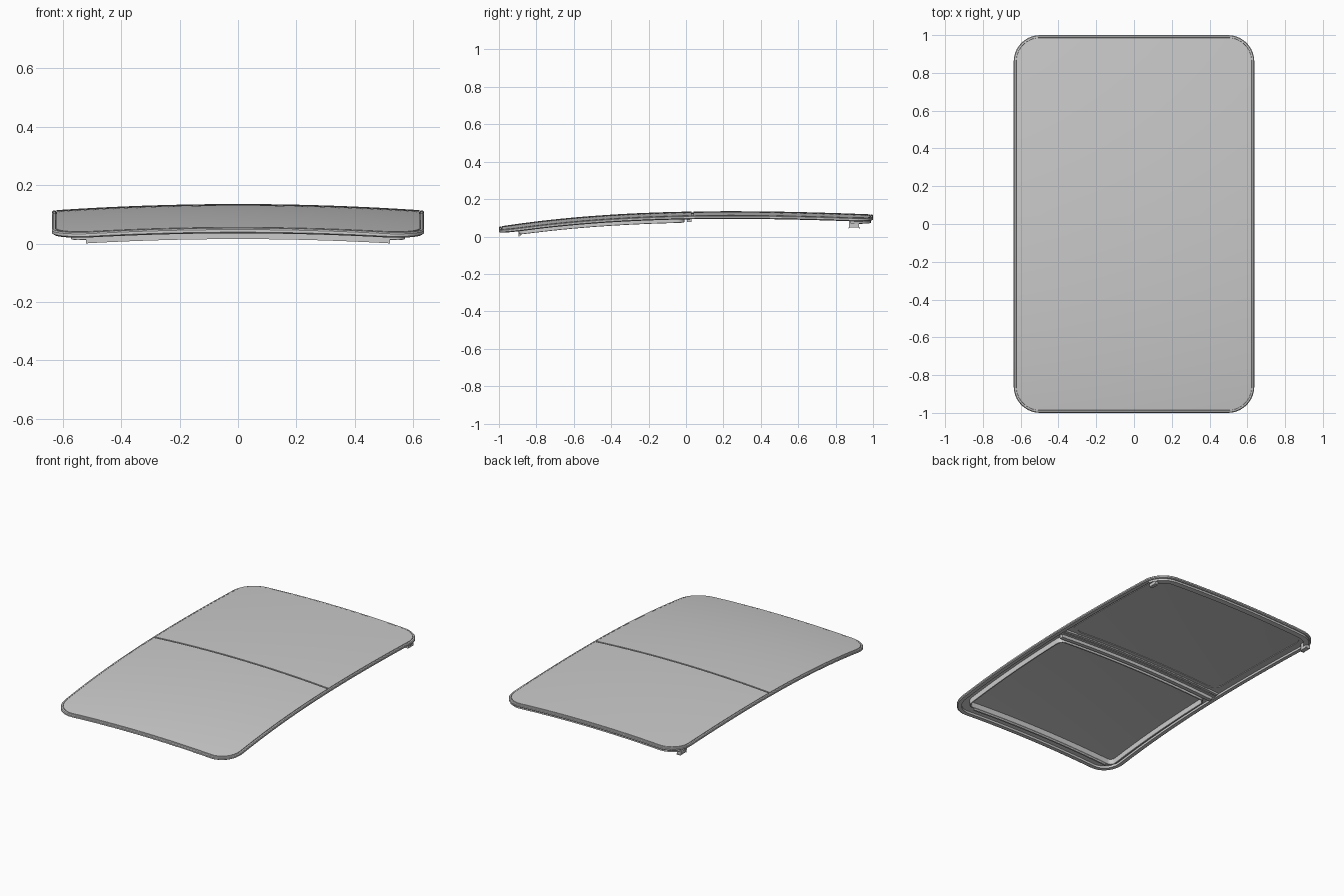
import bpy, bmesh, math

if "Cube" in bpy.data.objects:
    bpy.data.objects.remove(bpy.data.objects["Cube"])

HW, R = 0.637, 0.14          # half width and corner radius of the roof outline


def roof(x, y, dz=0.0):
    """Point on the double-curved roof surface, shifted by dz."""
    z = 0.133 + 0.0198*y - 0.0455*y**2 + 0.0127*y**3 - 0.002*y**4
    return (x, y, z - 0.022*(x/HW)**2 + dz)


def finish(name, bm):
    bmesh.ops.recalc_face_normals(bm, faces=bm.faces)
    me = bpy.data.meshes.new(name)
    bm.to_mesh(me)
    bm.free()
    ob = bpy.data.objects.new(name, me)
    bpy.context.collection.objects.link(ob)
    bpy.context.view_layer.objects.active = ob
    ob.select_set(True)
    bpy.ops.object.shade_smooth_by_angle(angle=math.radians(35))
    ob.select_set(False)
    return ob


def outline(hw, y0, y1, r, n=24, arc=10):
    """Rounded rectangle, with the straight sides split so they follow the curve."""
    corners = [(hw - r, y1 - r, 0), (-hw + r, y1 - r, 90),
               (-hw + r, y0 + r, 180), (hw - r, y0 + r, 270)]
    pts = []
    for cx, cy, a0 in corners:
        for i in range(arc + 1):
            a = math.radians(a0 + 90*i/arc)
            p = (cx + r*math.cos(a), cy + r*math.sin(a))
            if i == 0 and pts:
                q = pts[-1]
                pts += [(q[0] + (p[0]-q[0])*k/n, q[1] + (p[1]-q[1])*k/n) for k in range(1, n)]
            pts.append(p)
    q, p = pts[-1], pts[0]
    pts += [(q[0] + (p[0]-q[0])*k/n, q[1] + (p[1]-q[1])*k/n) for k in range(1, n)]
    return pts


def ring(name, hw, y0, y1, r, section, y_min=None):
    """Sweep a closed (inset, dz) section round an outline; y_min keeps only the rear part."""
    bm = bmesh.new()
    loops = []
    for d, dz in section:
        loops.append([bm.verts.new(roof(x, y, dz))
                      for x, y in outline(hw - d, y0 + d, y1 - d, r - d)])
    n, m = len(loops[0]), len(section)
    for j in range(m):
        a, b = loops[j], loops[(j+1) % m]
        for i in range(n):
            k = (i+1) % n
            bm.faces.new((a[i], a[k], b[k], b[i]))
    if y_min is not None:
        out = bmesh.ops.bisect_plane(bm, geom=bm.verts[:] + bm.edges[:] + bm.faces[:],
                                     plane_co=(0, y_min, 0), plane_no=(0, -1, 0), clear_outer=True)
        bmesh.ops.holes_fill(bm, edges=[e for e in out['geom_cut'] if isinstance(e, bmesh.types.BMEdge)])
    return finish(name, bm)


def slab(name, rows, dz, thick, cols=32):
    """Curved plate from (y, half width) rows."""
    bm = bmesh.new()
    layers = []
    for off in (dz, dz - thick):
        layers.append([[bm.verts.new(roof(w*(2*i/cols - 1), y, off)) for i in range(cols+1)]
                       for y, w in rows])
    for g in layers:
        for a, b in zip(g, g[1:]):
            for i in range(cols):
                bm.faces.new((a[i], a[i+1], b[i+1], b[i]))

    def border(g):
        return (g[0] + [r[-1] for r in g[1:-1]] + g[-1][::-1] + [r[0] for r in g[-2:0:-1]])
    t, u = border(layers[0]), border(layers[1])
    for i in range(len(t)):
        k = (i+1) % len(t)
        bm.faces.new((t[i], t[k], u[k], u[i]))
    return finish(name, bm)


def panel_rows(y_in, sign, inset):
    """Rows from the straight inner edge to the rounded outer end of a glass panel."""
    r, hw, end = R - inset, HW - inset, 1 - inset
    start, n = end - r, 20
    rows = [(y_in + (sign*start - y_in)*i/n, hw) for i in range(n)]
    for i in range(11):
        a = math.pi/2*i/10
        rows.append((sign*(start + r*math.sin(a)), hw - r + r*math.cos(a)))
    return rows


# Glass panels with the narrow gap between them
slab("front_glass", panel_rows(0.030, -1, 0.016), 0.0, 0.006)
slab("rear_glass", panel_rows(0.040, 1, 0.016), 0.0, 0.006)

# Rubber seal round the whole outline
ring("outer_seal", HW, -1, 1, R,
     [(0.004, -0.001), (0, -0.005), (0, -0.014), (0.006, -0.019), (0.03, -0.021),
      (0.03, -0.007), (0.014, -0.006), (0.013, -0.001)])

# Seal and channel under the gap
slab("gap_seal", [(0.022, 0.615), (0.048, 0.615)], -0.006, 0.010)
slab("cross_channel", [(0.005, 0.59), (0.030, 0.59)], -0.006, 0.030)
slab("rear_cross_strip", [(0.055, 0.60), (0.075, 0.60)], -0.006, 0.012)

# Hanging frame under the front panel
ring("front_frame", 0.572, -0.892, -0.008, 0.04,
     [(0, -0.005), (0, -0.040), (0.006, -0.042), (0.008, -0.040), (0.008, -0.005)])
slab("front_frame_lip", [(-0.895, 0.52), (-0.886, 0.52)], -0.030, 0.023)

# Thin mounting border under the rear panel
ring("rear_border", HW - 0.05, 0.075, 0.95, 0.09,
     [(0, -0.005), (0, -0.010), (0.025, -0.010), (0.025, -0.005)])

# Drain lip wrapped round the rear edge
ring("rear_lip", HW, -1, 1, R,
     [(0.012, -0.018), (0.012, -0.032), (0.045, -0.036), (0.045, -0.030),
      (0.018, -0.027), (0.018, -0.018)], y_min=0.88)

# Brackets at the rear corners
for side, label in ((-1, "left"), (1, "right")):
    bm = bmesh.new()
    bmesh.ops.create_cube(bm, size=1)
    for v in bm.verts:
        x = side*(0.598 + 0.024*v.co.x)
        y = 0.899 + 0.054*v.co.y
        v.co = (x, y, 0.047 if v.co.z < 0 else roof(x, y, -0.006)[2])
    bmesh.ops.bevel(bm, geom=bm.edges[:], offset=0.003, segments=2, affect='EDGES')
    finish("rear_bracket_" + label, bm)
